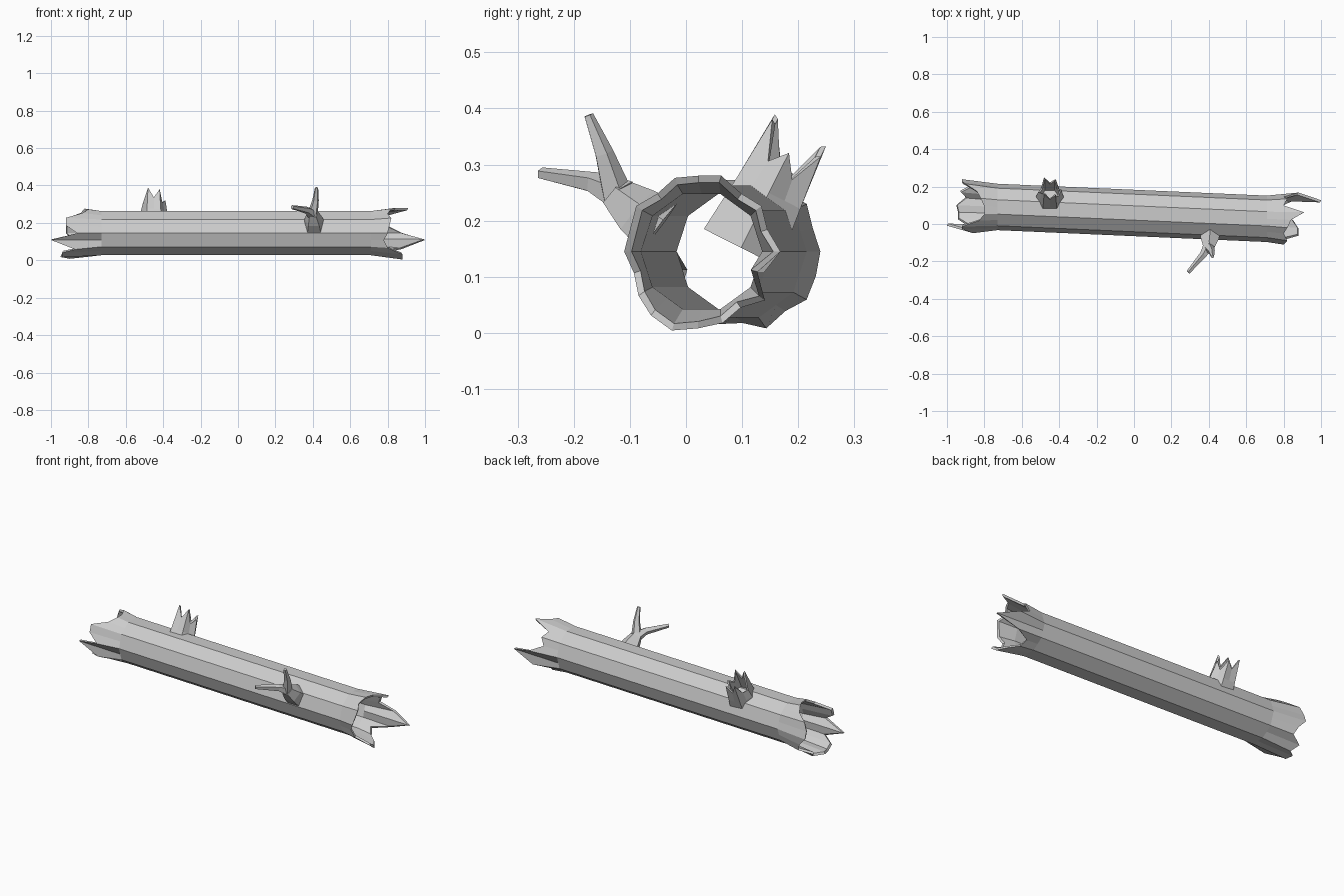
import bpy, bmesh
from math import sin, cos, tau, pi
from mathutils import Vector

cube = bpy.data.objects.get("Cube")
if cube:
    bpy.data.objects.remove(cube)

grey = bpy.data.materials.new("plain grey")
grey.use_nodes = True
colour = (0.6, 0.6, 0.6, 1)
grey.diffuse_color = colour
grey.node_tree.nodes["Principled BSDF"].inputs["Base Color"].default_value = colour


def skin(name, rows, wrap=True, caps=False):
    """Join rows of points with quads; every row is a closed loop."""
    bm = bmesh.new()
    grid = [[bm.verts.new(p) for p in row] for row in rows]
    pairs = list(zip(grid, grid[1:]))
    if wrap:
        pairs.append((grid[-1], grid[0]))
    for a, b in pairs:
        for i in range(len(a)):
            j = (i + 1) % len(a)
            bm.faces.new((a[i], a[j], b[j], b[i]))
    if caps:
        bm.faces.new(grid[0])
        bm.faces.new(grid[-1])
    bmesh.ops.recalc_face_normals(bm, faces=bm.faces)
    mesh = bpy.data.meshes.new(name)
    bm.to_mesh(mesh)
    bm.free()
    mesh.materials.append(grey)
    obj = bpy.data.objects.new(name, mesh)
    bpy.context.collection.objects.link(obj)
    return obj


def facet(i, sides):
    """Scale that keeps every second point on the middle of a flat side."""
    return cos(pi / sides) if i % 2 else 1


# Hollow log: splinter lengths go round from the back, over the top, to the front
right = [.88, .80, .82, .80, .91, .84, .82, .80, .82, .81,
         .80, .78, .80, .88, .88, .85, .80, .78, .87, 1.0]
left = [.92, .92, .90, .84, .82, .80, .80, .83, .92, .92,
        .86, 1.0, .87, .94, .94, .95, .90, .93, .86, .88]


def log_point(x, r, i):
    a = tau * i / 20
    r *= facet(i, 10)
    return Vector((x, .059 - .044 * x + r * cos(a), .145 + r * sin(a)))


def flare(length):
    return .124 + .2 * min(length - .75, 1 - length)


rows = []
for i, (p, q) in enumerate(zip(right, left)):
    stations = [(-q, flare(q)), (-.73, .124), (.71, .124), (p, flare(p)),
                (p - .005, flare(p) - .013), (.71, .108),
                (-.73, .108), (.005 - q, flare(q) - .013)]
    rows.append([log_point(x, r, i) for x, r in stations])
skin("hollow_log", rows)

# Broken hollow branch stump on the upper back
axis = Vector((0, .45, .89))
across = Vector((1, 0, 0))
side = axis.cross(across)
root = Vector((-.45, .125, .205))
heights = [.13, .09, .15, .11, .17, .10, .10, .14, .18, .12, .17, .10]
rows = []
for i, h in enumerate(heights):
    a = tau * i / 12
    out = (across * cos(a) + side * sin(a)) * facet(i, 6)
    rows.append([root - axis * .06 + out * .086, root + axis * .05 + out * .073,
                 root + axis * h + out * .062, root + axis * (h - .005) + out * .052,
                 root + axis * .03 + out * .05, root - axis * .06 + out * .05])
skin("branch_stump", rows)


# Forked twig on the front
def limb(name, path, sides=5):
    pts = [Vector(p[:3]) for p in path]
    rows = []
    for k, p in enumerate(pts):
        d = (pts[min(k + 1, len(pts) - 1)] - pts[max(k - 1, 0)]).normalized()
        u = d.cross(Vector((1, 0, 0))).normalized()
        v = d.cross(u)
        rows.append([p + (u * cos(tau * i / sides) + v * sin(tau * i / sides)) * path[k][3]
                     for i in range(sides)])
    skin(name, rows, wrap=False, caps=True)


fork = (.40, -.13, .25, .031)
limb("twig_base", [(.407, -.05, .185, .06), (.405, -.09, .215, .05), fork])
limb("twig_fork_outer", [(.405, -.11, .24, .033), (.37, -.165, .267, .02), (.29, -.258, .284, .011)])
limb("twig_fork_upper", [(.398, -.122, .24, .03), (.415, -.147, .32, .018), (.42, -.174, .388, .009)])
